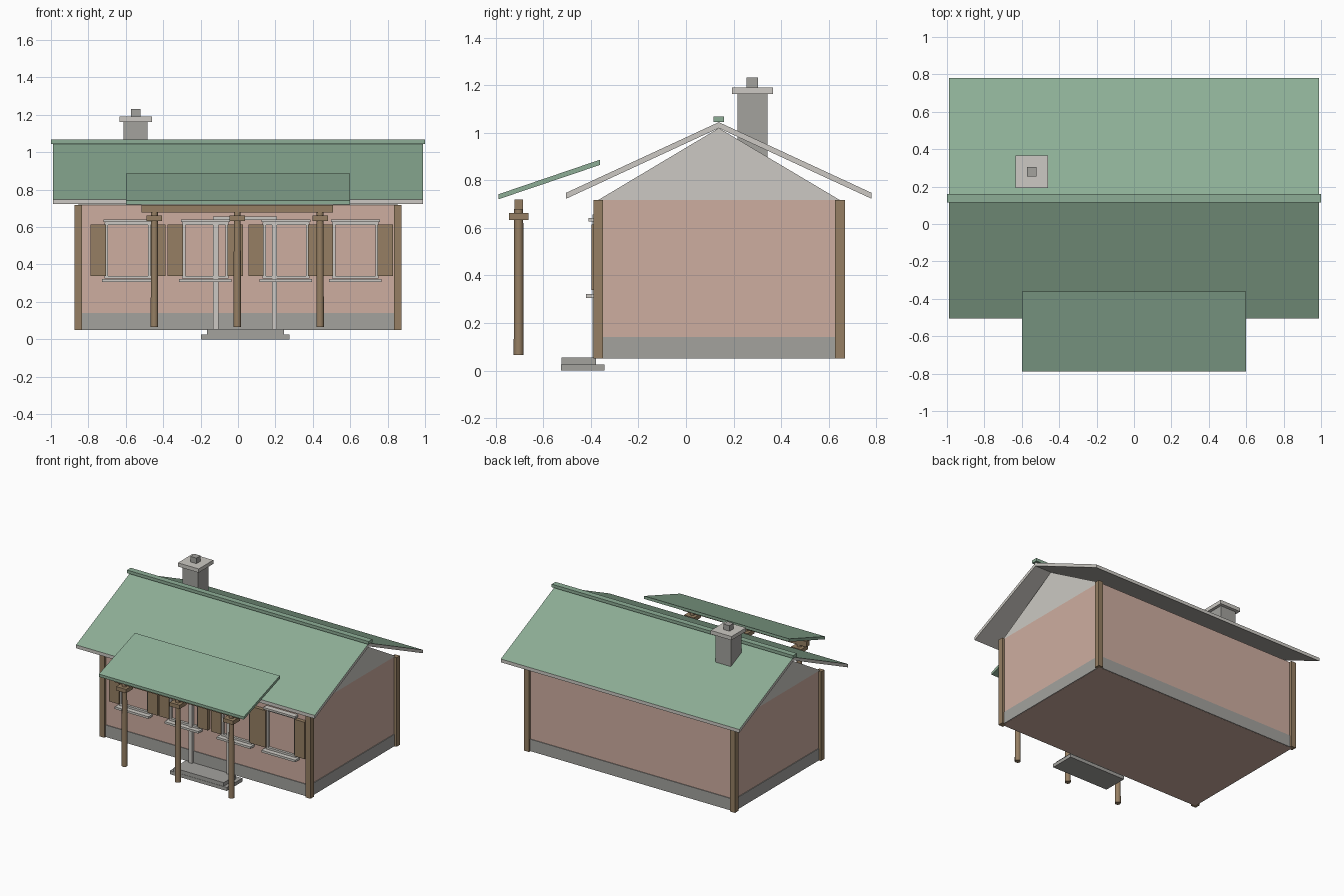
import bpy
import bmesh
from mathutils import Vector

cube = bpy.data.objects.get("Cube")
if cube:
    bpy.data.objects.remove(cube, do_unlink=True)


def material(name, rgb):
    """Flat colour given as sRGB bytes, stored as linear values."""
    lin = [((c / 255 + 0.055) / 1.055) ** 2.4 for c in rgb] + [1.0]
    m = bpy.data.materials.new(name)
    m.use_nodes = True
    m.diffuse_color = lin
    bsdf = next(n for n in m.node_tree.nodes if n.type == 'BSDF_PRINCIPLED')
    bsdf.inputs["Base Color"].default_value = lin
    return m


PLASTER = material("pink plaster", (206, 174, 160))
STONE = material("grey stone", (163, 162, 158))
TRIM = material("pale trim", (204, 201, 195))
WOOD = material("brown wood", (150, 127, 99))
GREEN = material("green roofing", (141, 174, 150))


def finish(name, bm, *mats):
    bmesh.ops.recalc_face_normals(bm, faces=bm.faces)
    mesh = bpy.data.meshes.new(name)
    bm.to_mesh(mesh)
    bm.free()
    for m in mats:
        mesh.materials.append(m)
    obj = bpy.data.objects.new(name, mesh)
    bpy.context.collection.objects.link(obj)
    return obj


def box(name, mat, x, y, z):
    """Box from (min, max) pairs on each axis."""
    bm = bmesh.new()
    bmesh.ops.create_cube(bm, size=1)
    for v in bm.verts:
        v.co = Vector([(a + b) / 2 + c * (b - a) for (a, b), c in zip((x, y, z), v.co)])
    return finish(name, bm, mat)


def extrude_x(name, profile, half, *mats, top_rule=False):
    """Extrude a (y, z) profile along x; optionally colour upward faces with slot 1."""
    bm = bmesh.new()
    face = bm.faces.new([bm.verts.new((-half, y, z)) for y, z in profile])
    moved = bmesh.ops.extrude_face_region(bm, geom=[face])["geom"]
    verts = [g for g in moved if isinstance(g, bmesh.types.BMVert)]
    bmesh.ops.translate(bm, verts=verts, vec=(2 * half, 0, 0))
    bmesh.ops.recalc_face_normals(bm, faces=bm.faces)
    if top_rule:
        for f in bm.faces:
            f.material_index = int(f.normal.z > 0.5)
    return finish(name, bm, *mats)


# House body
RIDGE = 0.138
FRONT, BACK = -0.37, 0.648
box("walls", PLASTER, (-0.852, 0.852), (FRONT, BACK), (0.05, 0.717))
box("stone_base", STONE, (-0.857, 0.857), (FRONT - 0.005, BACK + 0.005), (0.051, 0.14))
extrude_x("gable", [(FRONT, 0.717), (BACK, 0.717), (RIDGE, 1.02)], 0.852, TRIM)
for sx, side in ((-1, "right"), (1, "left")):
    for y, end in ((FRONT, "front"), (BACK, "back")):
        x = sx * 0.853
        box(f"corner_post_{end}_{side}", WOOD, (x - 0.02, x + 0.02),
            (y - 0.02, y + 0.02), (0.05, 0.717))

# Main roof: green on top, pale fascia and soffit
for s, end in ((-1, "front"), (1, "back")):
    eave = RIDGE + s * 0.642
    extrude_x(f"roof_{end}", [(RIDGE, 1.045), (eave, 0.748), (eave, 0.723), (RIDGE, 1.02)],
              0.988, TRIM, GREEN, top_rule=True)
box("ridge_cap", GREEN, (-1, 1), (RIDGE - 0.022, RIDGE + 0.022), (1.045, 1.068))

# Chimney
box("chimney_stack", STONE, (-0.611, -0.483), (0.216, 0.342), (0.8, 1.163))
box("chimney_cap", TRIM, (-0.633, -0.461), (0.193, 0.366), (1.163, 1.191))
box("chimney_pot", STONE, (-0.573, -0.522), (0.254, 0.304), (1.191, 1.232))

# Porch
PORCH_Y = -0.704
extrude_x("porch_roof", [(-0.788, 0.742), (-0.788, 0.721), (-0.362, 0.865), (-0.362, 0.887)],
          0.6, GREEN)
box("porch_beam", WOOD, (-0.516, 0.508), (PORCH_Y - 0.018, PORCH_Y + 0.018), (0.678, 0.719))
for i, x in enumerate((-0.447, -0.004, 0.439)):
    bm = bmesh.new()
    bmesh.ops.create_cone(bm, cap_ends=True, segments=10, radius1=0.021, radius2=0.019, depth=0.615)
    bmesh.ops.translate(bm, verts=bm.verts, vec=(x, PORCH_Y, 0.3725))
    post = finish(f"porch_post_{i + 1}", bm, WOOD)
    for p in post.data.polygons:
        p.use_smooth = len(p.vertices) == 4
    box(f"post_capital_{i + 1}", WOOD, (x - 0.041, x + 0.041),
        (PORCH_Y - 0.041, PORCH_Y + 0.041), (0.633, 0.662))

# Steps
box("upper_step", STONE, (-0.167, 0.247), (-0.523, -0.378), (0.026, 0.054))
box("lower_step", STONE, (-0.197, 0.275), (-0.525, -0.342), (0, 0.026))

# Door frame
DEPTH = (-0.394, FRONT)
box("door_jamb_right", TRIM, (-0.133, -0.105), DEPTH, (0.054, 0.64))
box("door_jamb_left", TRIM, (0.181, 0.209), DEPTH, (0.054, 0.64))
box("door_head", TRIM, (-0.133, 0.209), DEPTH, (0.638, 0.656))

# Windows with shutters
for i, x in enumerate((-0.588, -0.175, 0.256, 0.627)):
    n = i + 1
    for s, side in ((-1, "right"), (1, "left")):
        jamb, shut = x + s * 0.116, x + s * 0.16
        box(f"window_jamb_{side}_{n}", TRIM, (jamb - 0.009, jamb + 0.009), (-0.388, FRONT), (0.325, 0.625))
        box(f"shutter_{side}_{n}", WOOD, (shut - 0.041, shut + 0.041), (-0.398, FRONT), (0.338, 0.614))
    for part, z in (("top", (0.611, 0.626)), ("bottom", (0.324, 0.339))):
        box(f"window_rail_{part}_{n}", TRIM, (x - 0.123, x + 0.123), (-0.388, FRONT), z)
    box(f"window_lintel_{n}", TRIM, (x - 0.131, x + 0.131), (-0.41, FRONT), (0.627, 0.641))
    box(f"window_sill_{n}", TRIM, (x - 0.14, x + 0.14), (-0.42, FRONT), (0.306, 0.322))
